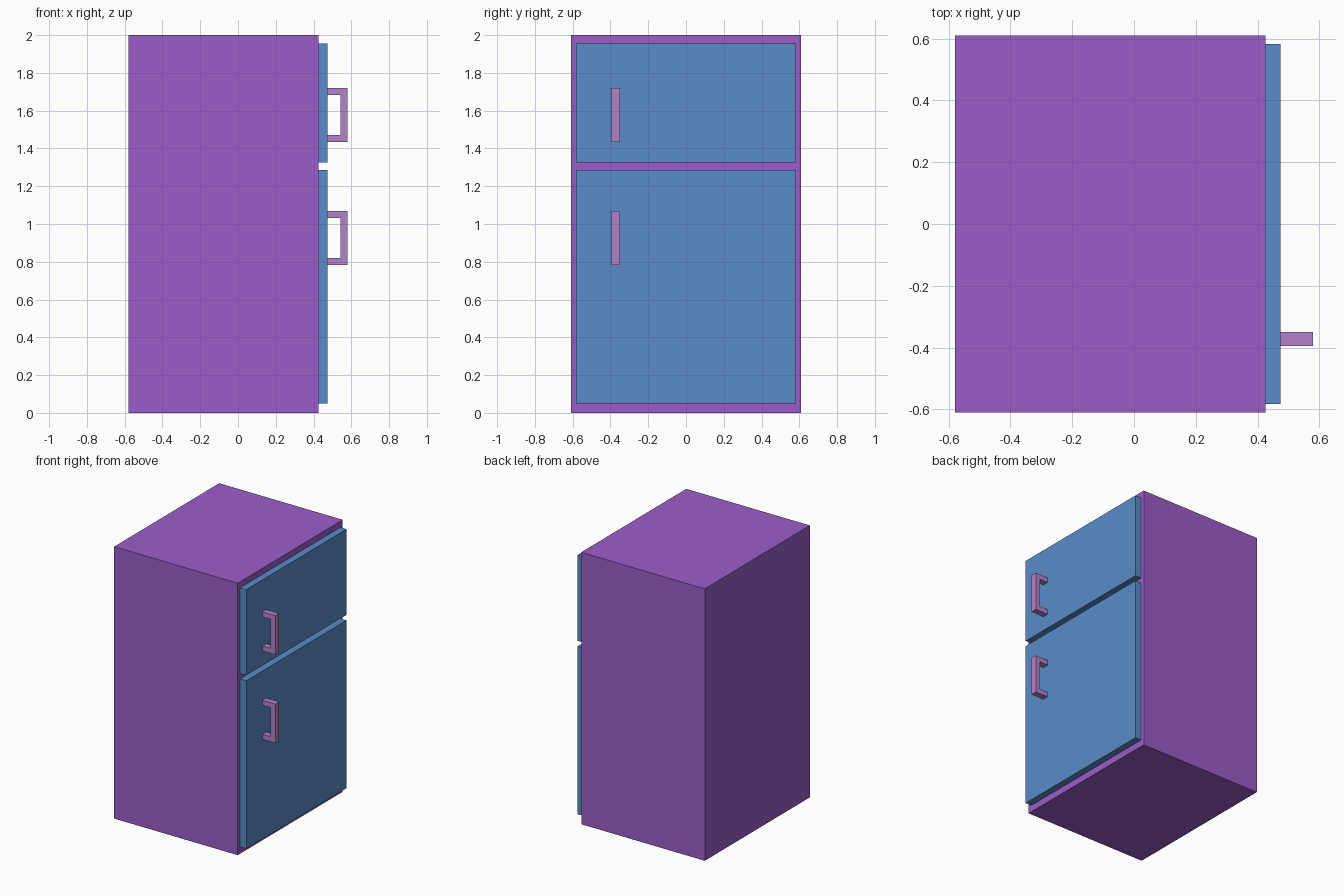
import bpy, bmesh

if "Cube" in bpy.data.objects:
    bpy.data.objects.remove(bpy.data.objects["Cube"])


def material(name, color):
    m = bpy.data.materials.new(name)
    m.diffuse_color = (*color, 1)
    m.use_nodes = True
    m.node_tree.nodes["Principled BSDF"].inputs["Base Color"].default_value = m.diffuse_color
    return m


def prism(name, profile, y0, y1, mat):
    """Extrude an (x, z) outline along y."""
    bm = bmesh.new()
    face = bm.faces.new([bm.verts.new((x, y0, z)) for x, z in profile])
    ext = bmesh.ops.extrude_face_region(bm, geom=[face])
    verts = [v for v in ext["geom"] if isinstance(v, bmesh.types.BMVert)]
    bmesh.ops.translate(bm, verts=verts, vec=(0, y1 - y0, 0))
    bmesh.ops.recalc_face_normals(bm, faces=bm.faces)
    mesh = bpy.data.meshes.new(name)
    bm.to_mesh(mesh)
    bm.free()
    mesh.materials.append(mat)
    obj = bpy.data.objects.new(name, mesh)
    bpy.context.collection.objects.link(obj)
    return obj


def box(name, x0, x1, half_width, z0, z1, mat):
    return prism(name, [(x0, z0), (x1, z0), (x1, z1), (x0, z1)],
                 -half_width, half_width, mat)


purple = material("cabinet_purple", (0.33, 0.11, 0.58))
blue = material("door_blue", (0.10, 0.26, 0.58))
mauve = material("handle_mauve", (0.45, 0.22, 0.58))

BACK, FRONT, DOOR, GRIP = -0.58, 0.425, 0.475, 0.58

# Cabinet
box("cabinet", BACK, FRONT, 0.61, 0.0, 2.0, purple)

# Doors, each with a square U-shaped handle
for part, z0, z1, h0, h1 in (("fridge", 0.05, 1.285, 0.783, 1.07),
                             ("freezer", 1.325, 1.955, 1.433, 1.72)):
    box(part + "_door", FRONT, DOOR, 0.582, z0, z1, blue)
    t = 0.037
    outline = [(DOOR, h0), (GRIP, h0), (GRIP, h1), (DOOR, h1),
               (DOOR, h1 - t), (GRIP - t, h1 - t), (GRIP - t, h0 + t), (DOOR, h0 + t)]
    prism(part + "_handle", outline, -0.395, -0.35, mauve)
